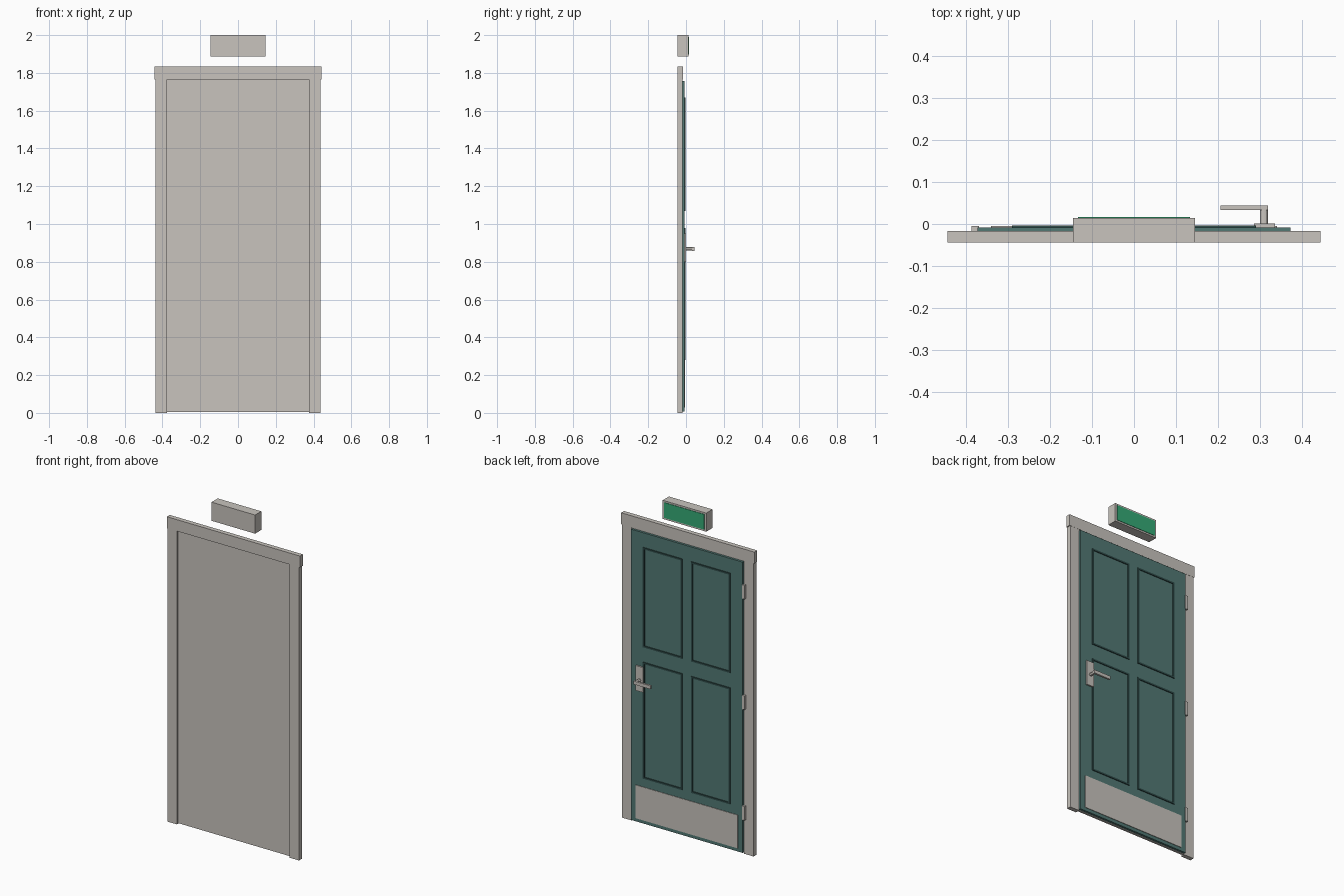
import bpy, math

if "Cube" in bpy.data.objects:
    bpy.data.objects.remove(bpy.data.objects["Cube"])


def material(name, rgb):
    m = bpy.data.materials.new(name)
    m.diffuse_color = (*rgb, 1)
    m.use_nodes = True
    m.node_tree.nodes["Principled BSDF"].inputs["Base Color"].default_value = m.diffuse_color
    return m


GREY = material("warm grey", (0.58, 0.55, 0.51))
TEAL = material("door teal", (0.085, 0.19, 0.175))
DARK = material("dark teal", (0.03, 0.075, 0.07))
GREEN = material("sign green", (0.035, 0.40, 0.18))


def box(name, x, y, z, mat):
    """Box given by its (min, max) range on each axis."""
    bpy.ops.mesh.primitive_cube_add(size=1, location=[(a + b) / 2 for a, b in (x, y, z)])
    ob = bpy.context.object
    ob.name = name
    ob.scale = [b - a for a, b in (x, y, z)]
    bpy.ops.object.transform_apply(location=False, rotation=False, scale=True)
    ob.data.materials.append(mat)
    return ob


BACK, FACE, SLAB = -0.0445, -0.018, -0.008

# Door frame: jambs, header and recessed backing
for side, s in (("left", -1), ("right", 1)):
    box(side + "_jamb", sorted((s * 0.375, s * 0.437)), (BACK, FACE), (0, 1.764), GREY)
box("header", (-0.443, 0.443), (BACK, FACE + 0.001), (1.764, 1.833), GREY)
box("backing", (-0.375, 0.375), (BACK + 0.01, FACE - 0.004), (0.004, 1.764), GREY)

# Door leaf with kick plate
box("door_leaf", (-0.372, 0.372), (FACE - 0.004, SLAB), (0.008, 1.757), TEAL)
box("kick_plate", (-0.34, 0.34), (SLAB, SLAB + 0.003), (0.028, 0.228), GREY)

# Thin mouldings framing the four door panels
W = 0.01
for row, (z0, z1) in (("lower", (0.28, 0.98)), ("upper", (1.07, 1.67))):
    for col, (x0, x1) in (("left", (-0.29, -0.03)), ("right", (0.03, 0.29))):
        name = f"{row}_{col}_moulding"
        depth = (SLAB, SLAB + 0.005)
        for z in (z0, z1 - W):
            box(name + "_rail", (x0, x1), depth, (z, z + W), DARK)
        for x in (x0, x1 - W):
            box(name + "_stile", (x, x + W), depth, (z0 + W, z1 - W), DARK)

# Hinges
for z in (0.25, 0.915, 1.58):
    box("hinge", (-0.386, -0.368), (FACE, -0.005), (z - 0.042, z + 0.042), GREY)

# Lock plate, handle stem and lever
box("lock_plate", (0.285, 0.335), (SLAB, 0.001), (0.80, 0.95), GREY)
bpy.ops.mesh.primitive_cylinder_add(vertices=12, radius=0.0095, depth=0.038,
                                    location=(0.309, 0.018, 0.868),
                                    rotation=(math.pi / 2, 0, 0))
stem = bpy.context.object
stem.name = "handle_stem"
stem.data.materials.append(GREY)
bpy.ops.object.shade_smooth_by_angle()
box("handle_lever", (0.205, 0.3185), (0.033, 0.0445), (0.858, 0.878), GREY)

# Illuminated sign above the door
box("sign_box", (-0.145, 0.145), (BACK, 0.0143), (1.888, 2.0), GREY)
box("sign_panel", (-0.133, 0.133), (0.0143, 0.017), (1.898, 1.990), GREEN)
